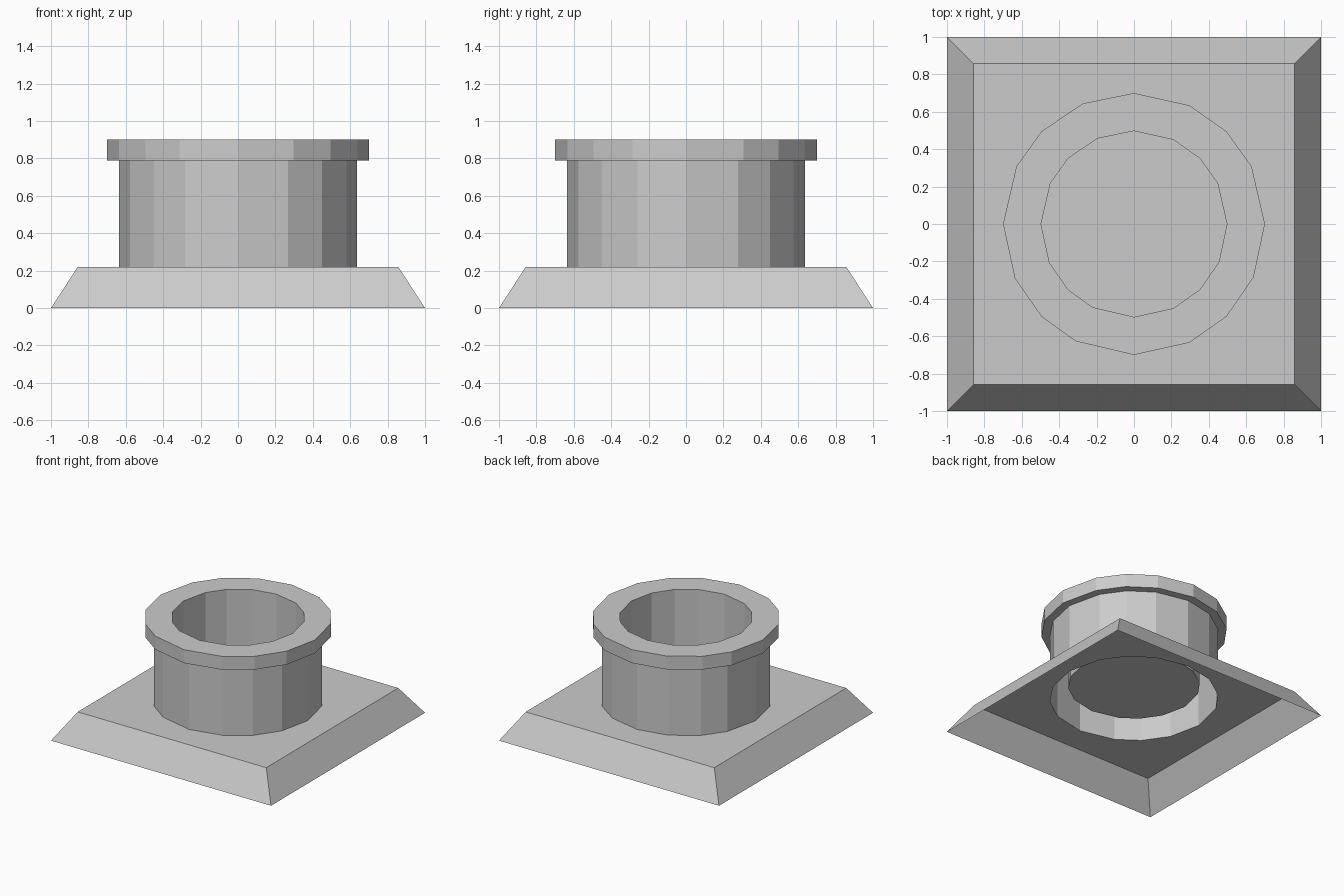
import bpy, bmesh
from math import sin, cos, radians

if "Cube" in bpy.data.objects:
    bpy.data.objects.remove(bpy.data.objects["Cube"])

# Slightly uneven 16-sided ring
ANGLES = [0, 26, 45, 65, 90, 113, 135, 154, 180, 204.5, 225, 243.5, 270, 295, 315, 336]
N = len(ANGLES)


def ring(bm, r, z):
    return [bm.verts.new((r * cos(radians(a)), r * sin(radians(a)), z)) for a in ANGLES]


def square(bm, h, z):
    return [bm.verts.new((x * h, y * h, z)) for x, y in ((1, 1), (-1, 1), (-1, -1), (1, -1))]


def bridge(bm, a, b):
    n = len(a)
    for i in range(n):
        j = (i + 1) % n
        bm.faces.new((a[i], a[j], b[j], b[i]))


def finish(bm, name):
    mesh = bpy.data.meshes.new(name)
    bm.to_mesh(mesh)
    bm.free()
    bpy.context.collection.objects.link(bpy.data.objects.new(name, mesh))


# Hollow base: sloped skirt, open below, with a round opening in its top plate
bm = bmesh.new()
top = square(bm, 0.857, 0.22)
bridge(bm, square(bm, 1.0, 0.0), top)
hole = ring(bm, 0.635, 0.22)
for k in range(4):
    arc = [hole[(4 * k + i) % N] for i in (6, 5, 4, 3, 2)]
    bm.faces.new([top[k], top[(k + 1) % 4]] + arc)
finish(bm, "base_plate")

# Collar: outer wall, overhanging rim, inner well with a floor
bm = bmesh.new()
profile = [(0.635, 0.22), (0.635, 0.79), (0.70, 0.79), (0.70, 0.90), (0.497, 0.90), (0.497, 0.33)]
rings = [ring(bm, r, z) for r, z in profile]
for a, b in zip(rings, rings[1:]):
    bridge(bm, a, b)
bm.faces.new(rings[-1])
finish(bm, "collar")
